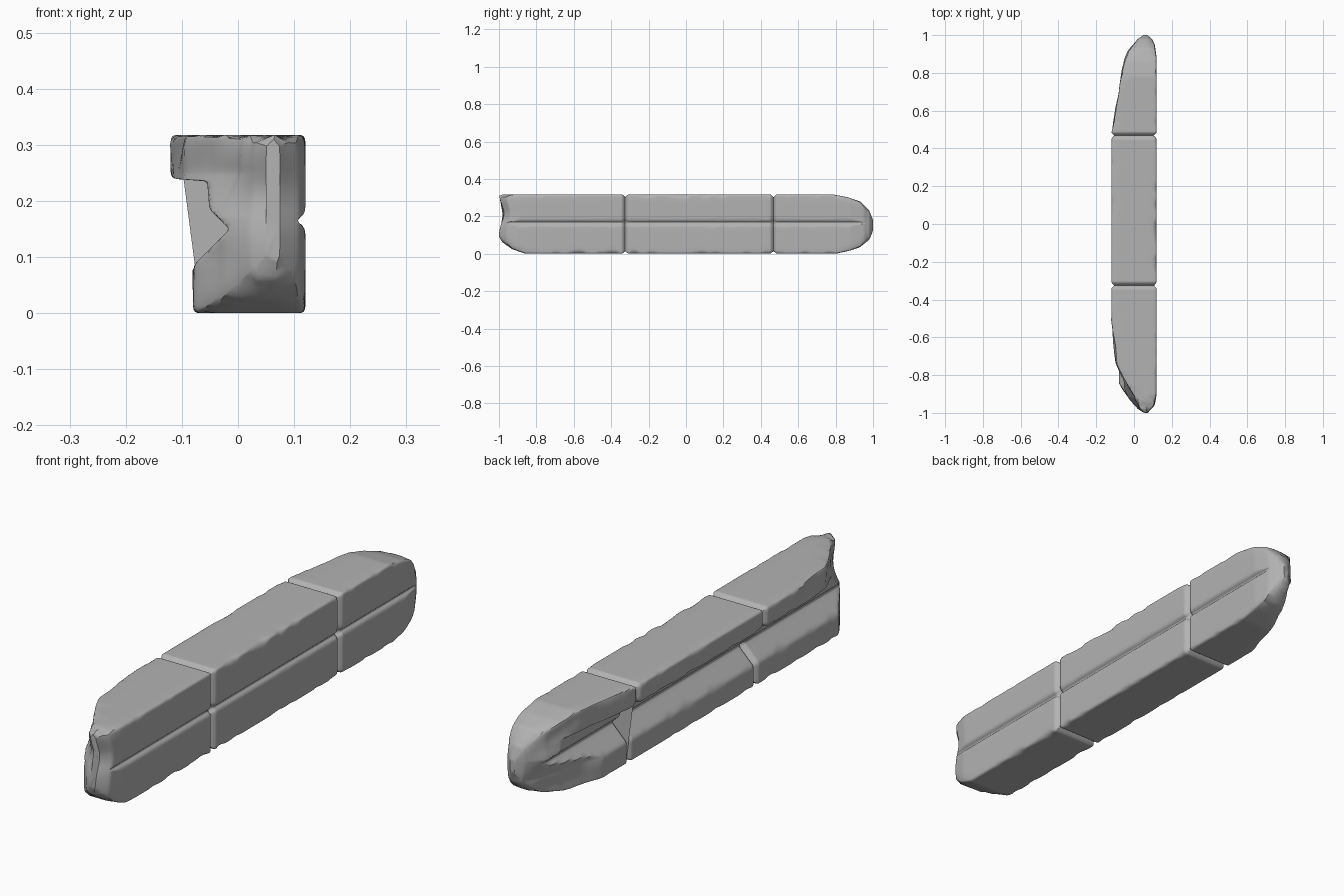
import bpy, bmesh, math
from mathutils import Vector, noise

if "Cube" in bpy.data.objects:
    bpy.data.objects.remove(bpy.data.objects["Cube"], do_unlink=True)

stone = bpy.data.materials.new("stone grey")
stone.use_nodes = True
GREY = (0.45, 0.45, 0.45, 1)
stone.diffuse_color = GREY
stone.node_tree.nodes["Principled BSDF"].inputs["Base Color"].default_value = GREY

SEAMS = (-0.325, 0.468)

# Cross-section corners (x, z): flat grooved face on +x, overhanging ledge on -x
PROFILE = [(0.12, 0), (0.12, 0.152), (0.104, 0.165), (0.12, 0.178), (0.12, 0.318),
           (-0.12, 0.318), (-0.12, 0.24), (-0.055, 0.235), (-0.051, 0.185),
           (-0.015, 0.15), (-0.08, 0.085), (-0.08, 0)]
CHIPPED = {0, 1, 3, 4, 5, 6, 10, 11}

# Limits of the tapered ends, as (distance from the middle, limit)
BACK = dict(left=[(0.47, -0.12), (0.6, -0.1), (0.7, -0.08), (0.83, -0.06), (0.92, -0.03), (0.98, 0.02), (1, 0.05)],
            right=[(0.88, 0.12), (0.95, 0.11), (0.98, 0.095), (1, 0.07)],
            low=[(0.8, 0), (0.87, 0.015), (0.93, 0.035), (0.98, 0.075), (1, 0.12)],
            top=[(0.78, 0.318), (0.86, 0.303), (0.93, 0.28), (0.98, 0.23), (1, 0.18)])
FRONT = dict(left=[(0.74, -0.12), (0.8, -0.1), (0.85, -0.075), (0.93, -0.025), (0.98, 0.02), (1, 0.05)],
             right=[(0.9, 0.12), (0.96, 0.11), (1, 0.075)],
             low=[(0.86, 0), (0.93, 0.025), (0.98, 0.06), (1, 0.09)],
             top=[(0.98, 0.318), (1, 0.31)])


def interp(table, t):
    if t <= table[0][0]:
        return table[0][1]
    for (a, va), (b, vb) in zip(table, table[1:]):
        if t <= b:
            return va + (vb - va) * (t - a) / (b - a)
    return table[-1][1]


def section(y):
    """Cross-section at y, with corner roundings that vary like chipped stone."""
    pts = [Vector(p) for p in PROFILE]
    count = len(pts)
    arcs = []
    for i, p in enumerate(pts):
        a, b = pts[i - 1] - p, pts[(i + 1) % count] - p
        r = 0.008
        if i in CHIPPED:
            r = 0.012 + 0.024 * max(0, noise.noise(Vector((i * 7.3, y * 16, 0.5))))
        s = p + a.normalized() * min(r, a.length * 0.45)
        e = p + b.normalized() * min(r, b.length * 0.45)
        arcs.append([s * (1 - t) ** 2 + p * (2 * t * (1 - t)) + e * t * t
                     for t in (0, 0.25, 0.5, 0.75, 1)])
    ring = []
    for i, arc in enumerate(arcs):
        ring += arc
        nxt = arcs[(i + 1) % count][0]
        ring += [arc[-1].lerp(nxt, k / 5) for k in range(1, 5)]

    # Round the edges into the seams
    gap = min(abs(y - s) for s in SEAMS)
    inset = 0.017 * max(0, 1 - gap / 0.02) ** 1.6
    if inset:
        moved = []
        for i, p in enumerate(ring):
            d = (ring[(i + 1) % len(ring)] - ring[i - 1]).normalized()
            moved.append(p + Vector((-d.y, d.x)) * inset)
        ring = moved
    return ring


def taper(ring, y):
    """Squeeze a cross-section into the rounded limits of its end."""
    t = abs(y)
    end = BACK if y > 0 else FRONT
    if t < 0.47 or SEAMS[0] < y < SEAMS[1]:
        return [Vector((p.x, y, p.y)) for p in ring]
    left, right, low, top = (interp(end[k], t) for k in ("left", "right", "low", "top"))
    fade = min(1, max(0, (t - 0.5) / 0.3))
    power = 40 - 36 * min(1, max(0, (t - 0.72) / 0.25))
    if y < 0:
        power = max(power, 6)
    out = []
    for p in ring:
        # Lower row is worn back further behind, upper row further in front
        wear = min(1, max(0, (0.17 - p.y) / 0.08)) if y > 0 else min(1, max(0, (p.y - 0.17) / 0.08))
        shrink = min(0.035 * wear * fade * min(1, (1 - t) / 0.08), (right - left) * 0.5)
        edge = left + shrink
        x, z = min(max(p.x, edge), right), min(max(p.y, low), top)
        cx, cz = (edge + right) / 2, (low + top) / 2
        u, v = (x - cx) / (right - edge) * 2, (z - cz) / (top - low) * 2
        k = max(1, (abs(u) ** power + abs(v) ** power) ** (1 / power))
        x, z = cx + (x - cx) / k, cz + (z - cz) / k
        # Hollow scooped from the front tip, and soft unevenness on the worn faces
        push = 0.0
        if y < 0:
            push = 0.028 * math.exp(-((z - 0.215) / 0.06) ** 2) * max(0, (t - 0.85) / 0.15)
        if p.x < edge:
            x += 0.008 * noise.noise(Vector((z * 14, y * 9, 3))) * min(1, (1 - t) / 0.1)
        out.append(Vector((x, y + push, z)))
    return out


def build(name, y0, y1, steps=72):
    bm = bmesh.new()
    rings = []
    for i in range(steps + 1):
        y = (y0 + y1) / 2 - (y1 - y0) / 2 * math.cos(math.pi * i / steps)
        rings.append([bm.verts.new(p) for p in taper(section(y), y)])
    n = len(rings[0])
    for a, b in zip(rings, rings[1:]):
        for j in range(n):
            k = (j + 1) % n
            bm.faces.new((a[j], a[k], b[k], b[j]))
    bm.faces.new(rings[0])
    bm.faces.new(rings[-1])
    bmesh.ops.remove_doubles(bm, verts=bm.verts, dist=0.0002)
    bmesh.ops.recalc_face_normals(bm, faces=bm.faces)
    mesh = bpy.data.meshes.new(name)
    bm.to_mesh(mesh)
    bm.free()
    mesh.materials.append(stone)
    obj = bpy.data.objects.new(name, mesh)
    bpy.context.collection.objects.link(obj)
    bpy.ops.object.select_all(action="DESELECT")
    obj.select_set(True)
    bpy.context.view_layer.objects.active = obj
    bpy.ops.object.shade_smooth_by_angle(angle=math.radians(35))


# Three stone blocks in a row, with worn tips at both ends
build("front_block", -1, SEAMS[0])
build("middle_block", *SEAMS)
build("back_block", SEAMS[1], 1)
